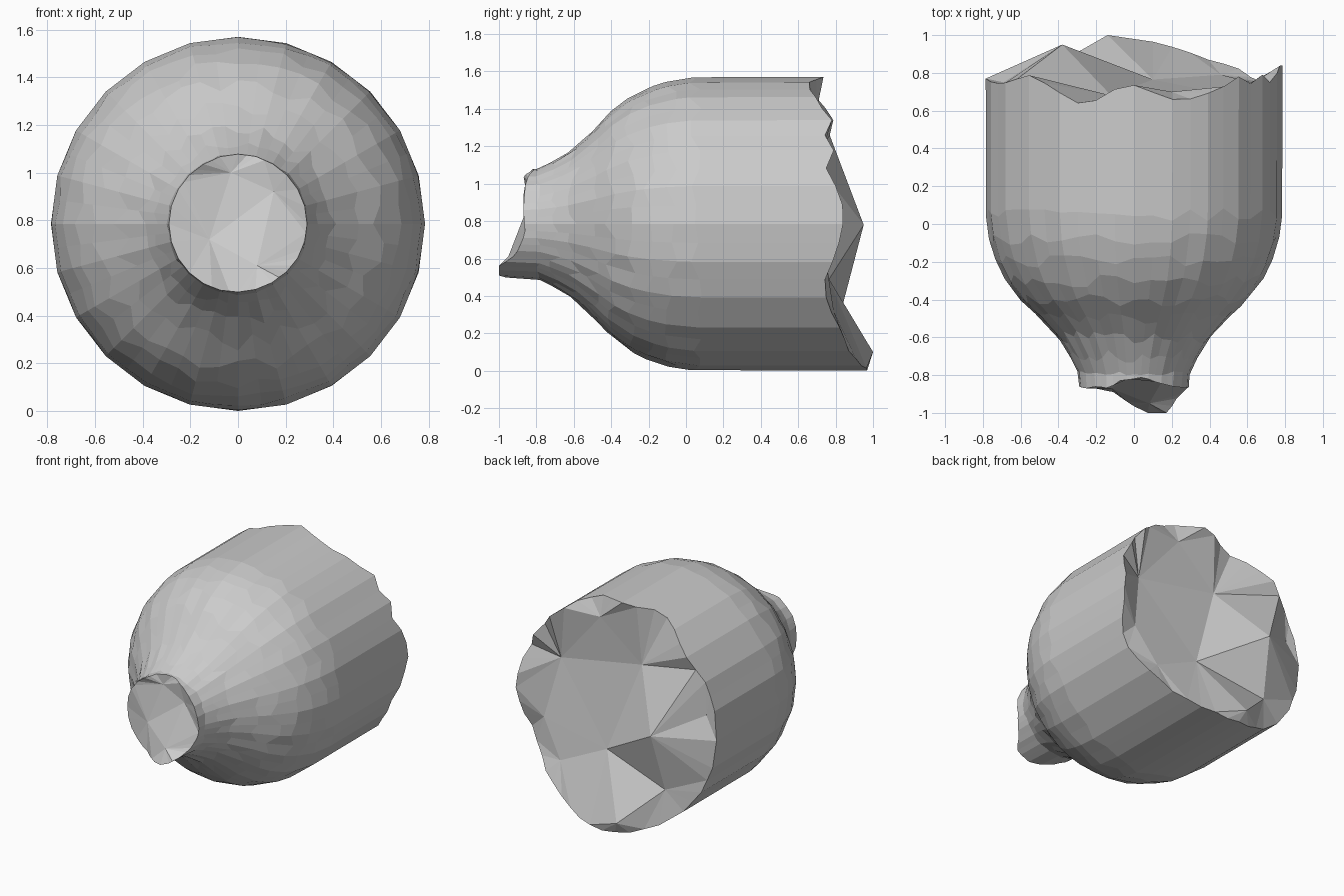
import bpy, bmesh, math, random
from mathutils import Vector
from mathutils.geometry import delaunay_2d_cdt

if "Cube" in bpy.data.objects:
    bpy.data.objects.remove(bpy.data.objects["Cube"])

random.seed(4)
CZ, SIDES = 0.785, 48          # axis height; 24 flats, each split in two

# (y, radius) from neck to straight wall
PROFILE = [(-1.0, .285), (-.86, .29), (-.79, .295), (-.70, .34), (-.60, .40), (-.50, .495),
           (-.40, .605), (-.30, .68), (-.20, .73), (-.08, .768), (.05, .785), (1.0, .785)]

# jagged rims: (degrees clockwise from top, y)
BACK = [(0, .735), (7, .70), (13, .66), (22, .66), (32, .70), (40, .74), (45, .78), (52, .74),
        (60, .79), (67.5, .75), (75, .80), (83, .84), (91, .84), (100, .81), (115, .73), (128, .78),
        (138, .84), (148, .86), (160, .92), (174, .97), (188, .965), (200, .92), (210, .87),
        (225, .82), (237, .80), (250, .78), (270, .77), (297, .74), (308, .77), (316, .79),
        (325, .73), (339, .63), (349, .67), (357, .77), (360, .735)]
FRONT = [(0, -.82), (10, -.81), (25, -.84), (45, -.86), (75, -.87), (100, -.86), (125, -.91),
         (142, -1.0), (165, -1.0), (182, -.96), (202, -.89), (225, -.87), (270, -.86),
         (300, -.87), (317, -.86), (333, -.87), (345, -.83), (360, -.82)]

# loose points (x, y, z) on the broken faces
BACK_PTS = [(-.14, 1.0, .10), (-.38, .95, .78), (.10, .765, .49), (-.12, .68, 1.13),
            (.53, .68, 1.01), (-.42, .84, .36), (-.69, .75, .94), (.62, .75, .58),
            (.46, .79, .32), (.20, .70, 1.40)]
FRONT_PTS = [(.08, -.95, .61), (-.12, -.87, .72), (.15, -.83, .92), (-.03, -.82, 1.0)]


def lerp(table, t):
    for (a, va), (b, vb) in zip(table, table[1:]):
        if t <= b:
            return va + (vb - va) * max(0, t - a) / (b - a)
    return table[-1][1]


def wall_point(deg, y):
    r = lerp(PROFILE, y)
    step = 360 / (SIDES // 2)
    off = (deg % step) - step / 2
    r *= math.cos(math.radians(step / 2)) / math.cos(math.radians(off))
    a = math.radians(deg)
    return Vector((r * math.sin(a), y, CZ + r * math.cos(a)))


def cap(bm, rim, pts):
    verts = rim + [bm.verts.new(p) for p in pts]
    res = delaunay_2d_cdt([Vector((v.co.x, v.co.z)) for v in verts], [],
                          [list(range(len(rim)))], 1, 1e-6)
    for f in res[2]:
        ids = [res[3][i][0] for i in f]
        if len(set(ids)) == 3:
            bm.faces.new([verts[i] for i in ids])


bm = bmesh.new()
angles = [i * 360 / SIDES for i in range(SIDES)]

# wall rings: broken neck, uneven shoulder, straight wall, broken back
rings = [[bm.verts.new(wall_point(a, lerp(FRONT, a))) for a in angles]]
for y, _ in PROFILE[2:-1]:
    wob = .012 if y < -.75 else .035
    rings.append([bm.verts.new(wall_point(a, y + random.uniform(-wob, wob))) for a in angles])
rings.append([bm.verts.new(wall_point(a, lerp(BACK, a))) for a in angles])
for lo, hi in zip(rings, rings[1:]):
    for i in range(SIDES):
        j = (i + 1) % SIDES
        bm.faces.new((lo[i], lo[j], hi[j], hi[i]))

# fractured end faces
cap(bm, rings[0], FRONT_PTS)
cap(bm, rings[-1], BACK_PTS)
bmesh.ops.recalc_face_normals(bm, faces=bm.faces)

mesh = bpy.data.meshes.new("broken_bottle_shard")
bm.to_mesh(mesh)
bm.free()
obj = bpy.data.objects.new("broken_bottle_shard", mesh)
bpy.context.collection.objects.link(obj)
